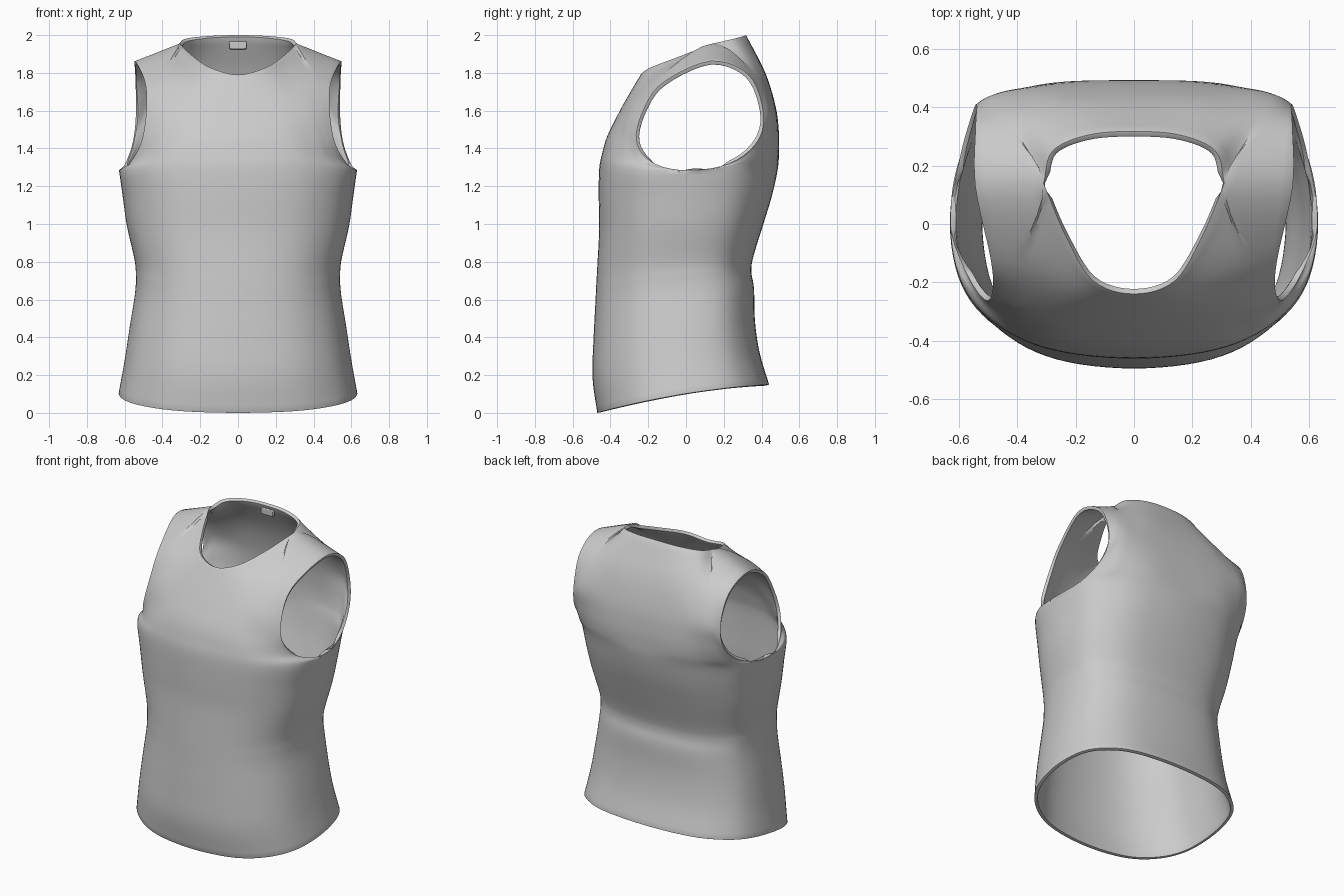
import bpy, bmesh, math
from mathutils import Vector

cube = bpy.data.objects.get("Cube")
if cube:
    bpy.data.objects.remove(cube)

COL_STEPS, ROW_STEPS = 6, 5
CORNER = 3 * COL_STEPS            # column where the neckline meets the shoulder seam
SIDE = 4 * COL_STEPS              # column at the side seam and armhole


def material(name, value):
    mat = bpy.data.materials.new(name)
    mat.use_nodes = True
    colour = (value, value, value, 1)
    mat.diffuse_color = colour
    mat.node_tree.nodes["Principled BSDF"].inputs["Base Color"].default_value = colour
    return mat


def spline(pts, steps, before=None, after=None):
    """Smooth curve through pts, with optional neighbours beyond both ends."""
    first = 2 * pts[0] - pts[1] if before is None else before
    last = 2 * pts[-1] - pts[-2] if after is None else after
    q = [first, *pts, last]
    out = []
    for a, b, c, d in zip(q, q[1:], q[2:], q[3:]):
        for j in range(steps):
            t = j / steps
            out.append(b + (c - a) * (t / 2) + (a * 2 - b * 5 + c * 4 - d) * (t * t / 2)
                       + (b * 3 - a - c * 3 + d) * (t ** 3 / 2))
    return out + [pts[-1].copy()]


def flipped(p):
    return Vector((-p.x, p.y, p.z))


def hem_height(y):
    return 0.102 + 0.161 * y - 0.118 * y * y


def ring(t, width, front, back):
    """Half ring of the torso from front centre round to back centre."""
    pts = []
    for k in range(9):
        a = math.pi * k / 8
        s, c = max(math.sin(a), 0), math.cos(a)
        depth, power = (front, 2 / 2.4) if k < 4 else (back, 2 / 2.6)
        y = -math.copysign(abs(c) ** power, c) * depth if k != 4 else 0
        x = width * s ** power if k not in (0, 8) else 0
        pts.append(Vector((x, y, hem_height(y) * (1 - t) + 1.285 * t)))
    return spline(pts, COL_STEPS, flipped(pts[1]), flipped(pts[-2]))


# Torso rings: height fraction, half width, front depth, back depth
rings = [ring(*r) for r in (
    (0, .632, .47, .44), (.15, .6, .495, .39), (.3, .573, .49, .365),
    (.45, .545, .48, .36), (.53, .541, .475, .346), (.6, .548, .47, .357),
    (.75, .588, .46, .41), (.88, .61, .462, .455), (1, .63, .46, .485))]

# Upper panels: rows from chest to shoulder, points from centre to armhole
front_net = (
    ((0, -.445, 1.37), (.27, -.42, 1.37), (.43, -.35, 1.36), (.525, -.26, 1.345), (.572, -.175, 1.325)),
    ((0, -.415, 1.47), (.24, -.395, 1.47), (.39, -.34, 1.46), (.465, -.295, 1.45), (.51, -.262, 1.44)),
    ((0, -.35, 1.6), (.21, -.335, 1.6), (.35, -.295, 1.61), (.43, -.26, 1.605), (.485, -.225, 1.605)),
    ((0, -.285, 1.715), (.18, -.26, 1.73), (.3, -.19, 1.765), (.4, -.13, 1.785), (.492, -.12, 1.75)),
    ((0, -.24, 1.79), (.14, -.195, 1.825), (.235, -.04, 1.885), (.31, .14, 1.955), (.545, .13, 1.862)))
back_net = (
    ((0, .492, 1.37), (.28, .48, 1.37), (.46, .42, 1.365), (.55, .34, 1.35), (.597, .23, 1.32)),
    ((0, .492, 1.48), (.27, .485, 1.48), (.44, .45, 1.48), (.52, .41, 1.47), (.555, .38, 1.44)),
    ((0, .475, 1.62), (.25, .47, 1.62), (.41, .455, 1.62), (.49, .435, 1.62), (.54, .408, 1.6)),
    ((0, .42, 1.8), (.22, .415, 1.8), (.35, .38, 1.81), (.44, .345, 1.81), (.544, .33, 1.79)),
    ((0, .318, 2), (.16, .305, 1.995), (.28, .25, 1.98), (.31, .14, 1.955), (.545, .13, 1.862)))


def panel_rows(net):
    rows = []
    for k, row in enumerate(net):
        pts = [Vector(p) for p in row]
        mirror = flipped(pts[1])
        if k < len(net) - 1:
            rows.append(spline(pts, COL_STEPS, mirror))
        else:                     # crisp corner between neckline and shoulder seam
            rows.append(spline(pts[:4], COL_STEPS, mirror)[:-1] + spline(pts[3:], COL_STEPS))
    return rows


def column(low, up, other, i):
    """One vertical line of the cloth; it breaks at the armpit near the side."""
    after = other[-2] if i >= CORNER else None
    smooth = spline(low + up, ROW_STEPS, None, after)
    split = spline(low, ROW_STEPS)[:-1] + spline([low[-1]] + up, ROW_STEPS, other[0], after)
    w = max(0, (i - CORNER) / COL_STEPS)
    w = w * w * (3 - 2 * w)
    return [a.lerp(b, w) for a, b in zip(smooth, split)]


def finish(obj, mat):
    obj.data.materials.append(mat)
    bpy.ops.object.select_all(action='DESELECT')
    obj.select_set(True)
    bpy.context.view_layer.objects.active = obj
    bpy.ops.object.shade_smooth_by_angle(angle=math.radians(50))


# Half of the garment as two grids joined at the side and shoulder
bm = bmesh.new()
upper = [panel_rows(front_net), panel_rows(back_net)]
for side in (0, 1):
    low_rows = [r if side == 0 else r[::-1] for r in rings]
    grid = []
    for i in range(SIDE + 1):
        low = [r[i] for r in low_rows]
        up = [r[i] for r in upper[side]]
        other = [r[i] for r in upper[1 - side]]
        grid.append([bm.verts.new(p) for p in column(low, up, other, i)])
    for a, b in zip(grid, grid[1:]):
        for j in range(len(a) - 1):
            quad = (a[j], b[j], b[j + 1], a[j + 1])
            bm.faces.new(quad if side == 0 else quad[::-1])
bmesh.ops.remove_doubles(bm, verts=bm.verts, dist=0.0005)
mesh = bpy.data.meshes.new("vest")
bm.to_mesh(mesh)
bm.free()
vest = bpy.data.objects.new("vest", mesh)
bpy.context.collection.objects.link(vest)

mirror = vest.modifiers.new("mirror", 'MIRROR')
mirror.use_clip = True
shell = vest.modifiers.new("cloth thickness", 'SOLIDIFY')
shell.thickness, shell.offset = 0.02, -1
rim = vest.modifiers.new("rounded hems", 'BEVEL')
rim.width, rim.segments = 0.007, 2
rim.limit_method, rim.angle_limit = 'ANGLE', math.radians(55)

cloth = material("grey cloth", 0.6)
finish(vest, cloth)

# Small label loop inside the back of the neck
bpy.ops.mesh.primitive_cube_add(size=1, location=(0, .314, 1.946))
label = bpy.context.object
label.name = "neck_label"
label.scale = (.09, .022, .042)
bpy.ops.object.transform_apply(location=False, rotation=False, scale=True)
soft = label.modifiers.new("soft edges", 'BEVEL')
soft.width, soft.segments = 0.005, 2
finish(label, cloth)
